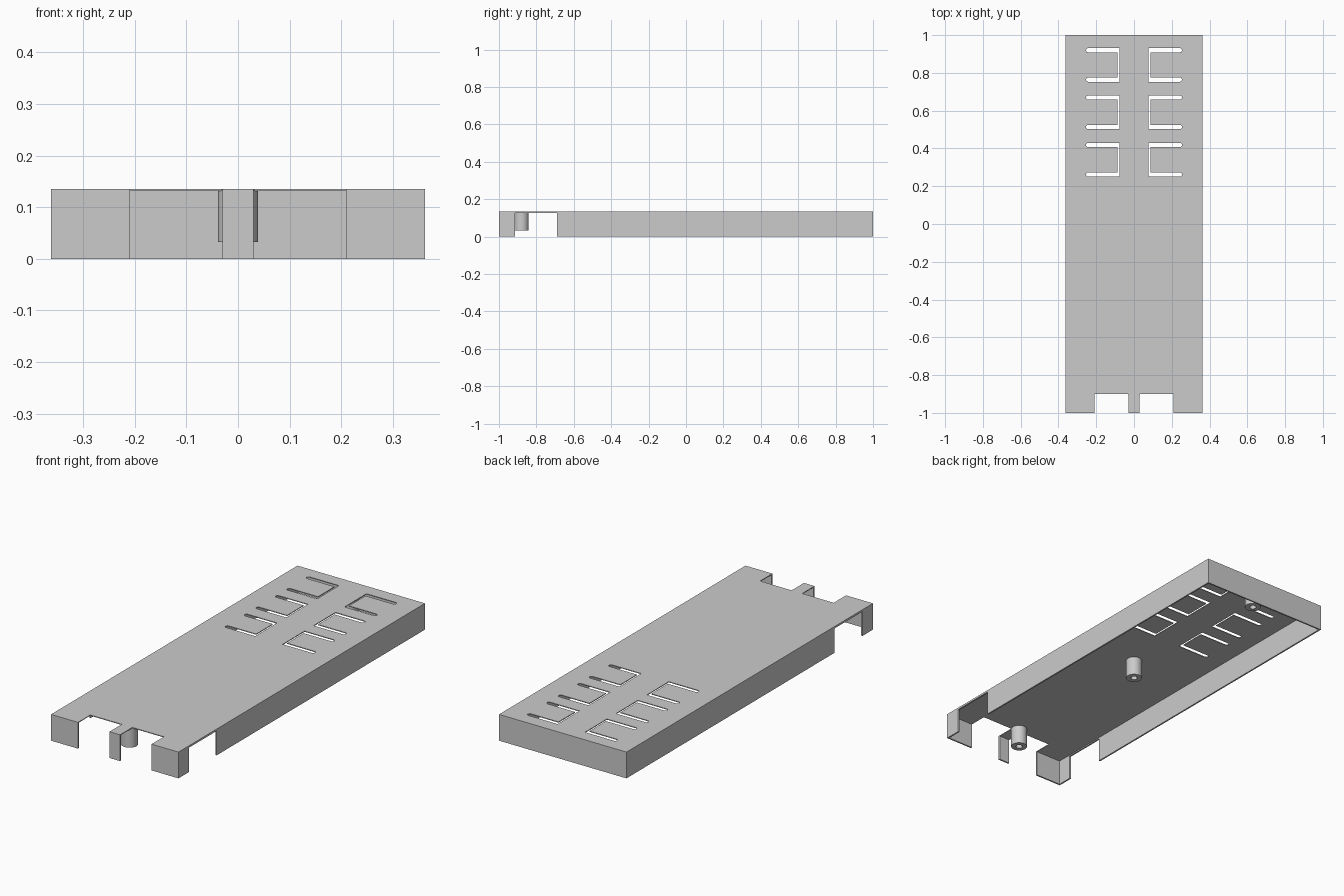
import bpy, bmesh, math

if "Cube" in bpy.data.objects:
    bpy.data.objects.remove(bpy.data.objects["Cube"], do_unlink=True)

W, L, H = 0.362, 1.0, 0.135      # half width, half length, height
WALL, PLATE = 0.008, 0.004

grey = bpy.data.materials.new("plain grey")
grey.use_nodes = True
colour = (0.6, 0.6, 0.6, 1)
grey.diffuse_color = colour
grey.node_tree.nodes["Principled BSDF"].inputs["Base Color"].default_value = colour


def finish(name, bm):
    bmesh.ops.recalc_face_normals(bm, faces=bm.faces)
    mesh = bpy.data.meshes.new(name)
    bm.to_mesh(mesh)
    bm.free()
    mesh.materials.append(grey)
    obj = bpy.data.objects.new(name, mesh)
    bpy.context.collection.objects.link(obj)
    return obj


def prism(name, outline, z0, z1):
    """Extrude an xy outline from z0 up to z1."""
    bm = bmesh.new()
    face = bm.faces.new([bm.verts.new((x, y, z0)) for x, y in outline])
    top = bmesh.ops.extrude_face_region(bm, geom=[face])["geom"]
    verts = [v for v in top if isinstance(v, bmesh.types.BMVert)]
    bmesh.ops.translate(bm, verts=verts, vec=(0, 0, z1 - z0))
    return finish(name, bm)


def box(name, x0, x1, y0, y1, z0, z1):
    return prism(name, [(x0, y0), (x1, y0), (x1, y1), (x0, y1)], z0, z1)


def select_only(obj):
    bpy.ops.object.select_all(action='DESELECT')
    obj.select_set(True)
    bpy.context.view_layer.objects.active = obj


def cut(target, cutter):
    cutter.hide_render = True
    mod = target.modifiers.new("cut", 'BOOLEAN')
    mod.operation, mod.solver, mod.object = 'DIFFERENCE', 'EXACT', cutter
    select_only(target)
    bpy.ops.object.modifier_apply(modifier=mod.name)
    bpy.data.objects.remove(cutter, do_unlink=True)


def clip_outline(side, y0, y1):
    """C-shaped slot with rounded bar ends, open towards the outer side."""
    inner, spine, tip, bar = 0.078, 0.088, 0.243, 0.022
    r = bar / 2

    def rounded_end(yc):
        angles = [math.pi * (i / 8 - 0.5) for i in range(9)]
        return [(tip + r * math.cos(a), yc + r * math.sin(a)) for a in angles]

    pts = [(inner, y0)] + rounded_end(y0 + r) + [(spine, y0 + bar), (spine, y1 - bar)]
    pts += rounded_end(y1 - r) + [(inner, y1)]
    return [(side * x, y) for x, y in pts]


# Hollow cover, open underneath
cover = box("cover_shell", -W, W, -L, L, 0, H)
cut(cover, box("hollow", -W + WALL, W - WALL, -L + WALL, L - WALL, -0.1, H - PLATE))

# Openings through both side walls
cut(cover, box("side_opening", -0.5, 0.5, -0.915, -0.69, -0.1, H - 0.01))

for side in (-1, 1):
    # Front notches either side of the centre tab
    x0, x1 = sorted((side * 0.03, side * 0.209))
    cut(cover, box("front_notch", x0, x1, -1.1, -0.9, -0.1, 0.3))
    # Three clip slots in the top
    for y0 in (0.753, 0.502, 0.251):
        cut(cover, prism("clip_slot", clip_outline(side, y0, y0 + 0.178), 0.1, 0.2))

# Hollow screw posts under the top
for name, y in (("front_post", -0.88), ("middle_post", 0.0), ("rear_post", 0.91)):
    bm = bmesh.new()
    top, bottom, outer, hole = H - PLATE / 2, 0.033, 0.039, 0.016
    ring = [bm.verts.new((r, 0, z)) for r, z in
            ((outer, top), (outer, bottom), (hole, bottom), (hole, top))]
    edges = [bm.edges.new((ring[i], ring[(i + 1) % 4])) for i in range(4)]
    bmesh.ops.spin(bm, geom=ring + edges, cent=(0, 0, 0), axis=(0, 0, 1),
                   angle=2 * math.pi, steps=32, use_duplicate=False)
    bmesh.ops.remove_doubles(bm, verts=bm.verts, dist=0.0001)
    post = finish(name, bm)
    post.location.y = y
    select_only(post)
    bpy.ops.object.shade_smooth_by_angle(angle=math.radians(35))
